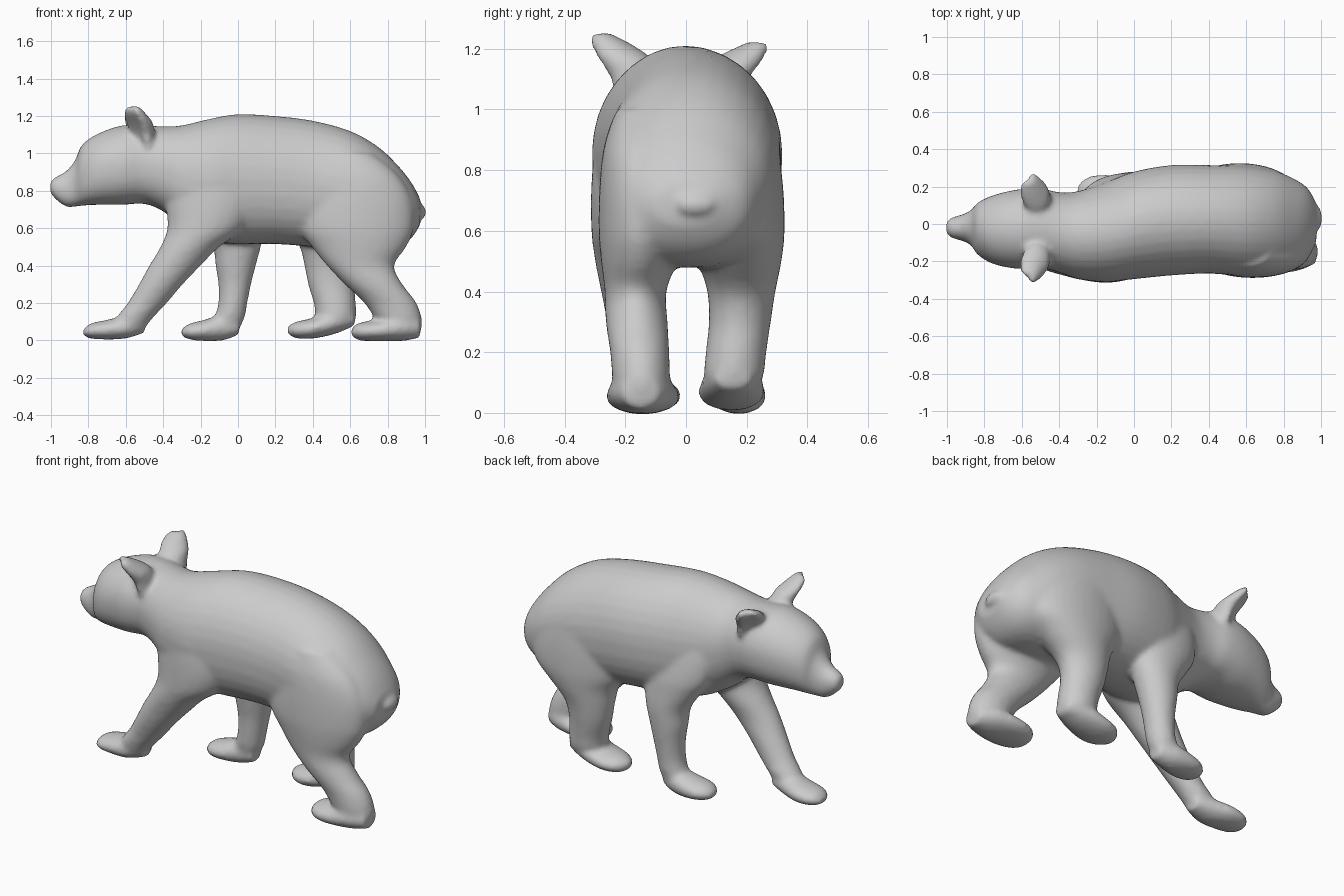
import bpy, bmesh, math

SEG = 32


def smooth_rings(rings, steps=4):
    """Catmull-Rom interpolation between the section rows."""
    out = []
    for i in range(len(rings) - 1):
        p0, p1 = rings[max(i - 1, 0)], rings[i]
        p2, p3 = rings[i + 1], rings[min(i + 2, len(rings) - 1)]
        for s in range(steps):
            t = s / steps
            out.append([0.5 * (2 * b + (c - a) * t + (2 * a - 5 * b + 4 * c - d) * t * t
                               + (3 * b - a - 3 * c + d) * t ** 3)
                        for a, b, c, d in zip(p0, p1, p2, p3)])
    out.append(list(rings[-1]))
    return out


def loft(name, axis, rings, low_power=1.0, hollow=None):
    """Oval sections along x: (x, y0, y1, z0, z1), or along z: (z, x0, x1, y0, y1).
    low_power < 1 squares the underside; hollow = (angle, depth) dents one side."""
    bm = bmesh.new()
    loops = []
    for t, a0, a1, b0, b1 in smooth_rings(rings):
        loop = []
        for k in range(SEG):
            ang = 2 * math.pi * k / SEG
            c, s = math.cos(ang), math.sin(ang)
            if s < 0:
                c = math.copysign(abs(c) ** low_power, c)
                s = -abs(s) ** low_power
            a = (a0 + a1) / 2 + (a1 - a0) / 2 * c
            b = (b0 + b1) / 2 + (b1 - b0) / 2 * s
            if hollow:
                push = hollow[1] * max(0, math.cos(ang - hollow[0])) ** 3
                a -= push * math.cos(hollow[0])
                b -= push * math.sin(hollow[0])
            loop.append(bm.verts.new((t, a, b) if axis == 'x' else (a, b, t)))
        loops.append(loop)
    for l0, l1 in zip(loops, loops[1:]):
        for k in range(SEG):
            n = (k + 1) % SEG
            bm.faces.new((l0[k], l0[n], l1[n], l1[k]))
    bm.faces.new(loops[0])
    bm.faces.new(loops[-1])
    bmesh.ops.recalc_face_normals(bm, faces=bm.faces[:])
    me = bpy.data.meshes.new(name)
    bm.to_mesh(me)
    bm.free()
    ob = bpy.data.objects.new(name, me)
    bpy.context.collection.objects.link(ob)
    return ob


parts = []

# snout, head, neck and torso
parts.append(loft("body", 'x', [
    (-1.005, -.05, .01, .79, .85), (-.975, -.075, .035, .755, .875),
    (-.92, -.09, .05, .715, .905), (-.87, -.115, .075, .715, .965),
    (-.835, -.165, .115, .72, 1.045), (-.75, -.215, .155, .725, 1.105),
    (-.62, -.24, .185, .725, 1.15), (-.5, -.235, .19, .73, 1.15),
    (-.4, -.26, .17, .69, 1.145), (-.3, -.295, .175, .61, 1.15),
    (-.15, -.31, .225, .53, 1.185), (0, -.295, .28, .515, 1.21),
    (.2, -.275, .315, .515, 1.2), (.4, -.265, .315, .5, 1.175),
    (.6, -.28, .31, .48, 1.12), (.75, -.265, .285, .48, 1.035),
    (.86, -.235, .24, .5, .93), (.93, -.18, .19, .55, .84),
    (.975, -.1, .11, .62, .755)], low_power=.85))

# front legs, with tall shoulders that sink into the torso
parts.append(loft("front_leg_near", 'z', [
    (1.05, -.34, -.02, -.24, -.1), (.9, -.38, .06, -.295, -.08),
    (.75, -.385, .1, -.312, -.05), (.6, -.378, .03, -.312, -.05),
    (.5, -.415, -.1, -.3, -.06), (.4, -.475, -.2, -.28, -.08),
    (.3, -.53, -.295, -.26, -.08), (.2, -.59, -.38, -.235, -.075),
    (.12, -.65, -.455, -.22, -.065), (.05, -.66, -.51, -.2, -.08)]))
parts.append(loft("front_leg_far", 'z', [
    (1.0, -.24, .04, .06, .18), (.85, -.28, .1, .05, .23),
    (.7, -.26, .14, .05, .265), (.6, -.2, .14, .05, .275),
    (.5, -.135, .122, .06, .28), (.4, -.12, .095, .075, .275),
    (.3, -.105, .07, .09, .265), (.2, -.105, .05, .095, .255),
    (.12, -.125, .035, .1, .25), (.05, -.13, 0, .12, .23)]))

# hind legs, with tall haunches
parts.append(loft("hind_leg_near", 'z', [
    (1.0, .44, .72, -.23, -.08), (.88, .38, .86, -.27, -.04),
    (.75, .33, .93, -.285, -.02), (.6, .33, .94, -.288, -.01),
    (.5, .395, .9, -.28, -.03), (.4, .475, .835, -.268, -.065),
    (.3, .57, .88, -.265, -.06), (.2, .675, .955, -.25, -.055),
    (.1, .74, .985, -.24, -.055), (.03, .77, .97, -.21, -.08)]))
parts.append(loft("hind_leg_far", 'z', [
    (1.0, .34, .64, .08, .25), (.88, .28, .78, .04, .3),
    (.75, .25, .86, .02, .32), (.6, .27, .86, .02, .325),
    (.5, .33, .76, .04, .315), (.4, .355, .655, .07, .295),
    (.3, .375, .625, .075, .28), (.2, .405, .63, .065, .265),
    (.12, .42, .63, .06, .255), (.07, .46, .61, .09, .22)]))

# paws
parts.append(loft("front_paw_near", 'x', [
    (-.83, -.145, -.075, .03, .055), (-.79, -.19, -.03, .01, .09),
    (-.7, -.21, -.015, .005, .11), (-.6, -.215, -.045, .01, .13),
    (-.5, -.18, -.08, .04, .12)]))
parts.append(loft("front_paw_far", 'x', [
    (-.305, .14, .2, .025, .06), (-.26, .09, .245, .005, .09),
    (-.18, .08, .265, -.003, .11), (-.08, .1, .255, 0, .14),
    (.005, .12, .22, .03, .12)]))
parts.append(loft("hind_paw_near", 'x', [
    (.605, -.18, -.1, .025, .065), (.65, -.235, -.045, 0, .095),
    (.75, -.265, -.02, -.004, .11), (.88, -.25, -.04, -.003, .14),
    (.975, -.21, -.09, .015, .12)]))
parts.append(loft("hind_paw_far", 'x', [
    (.265, .12, .18, .035, .075), (.31, .07, .235, .012, .1),
    (.4, .04, .26, .01, .12), (.52, .055, .25, .035, .16),
    (.625, .1, .21, .08, .14)]))

# ears hollowed towards the front and outside, the far one slightly smaller
for name, side, y_shift, top in (("ear_near", -1, 0, 1.255), ("ear_far", 1, -.045, 1.225)):
    rows = []
    for f, x0, x1, y0, y1 in ((0, -.56, -.44, .1, .24), (.35, -.585, -.445, .09, .26),
                              (.6, -.605, -.455, .11, .295), (.8, -.62, -.49, .17, .32),
                              (.93, -.615, -.515, .225, .325), (1, -.59, -.54, .255, .31)):
        ya, yb = sorted((side * (y0 + y_shift), side * (y1 + y_shift)))
        rows.append((1.03 + (top - 1.03) * f, x0, x1, ya, yb))
    parts.append(loft(name, 'z', rows, hollow=(side * math.radians(135), .04)))

# stub tail
parts.append(loft("tail", 'x', [
    (.9, -.05, .11, .66, .79), (.96, -.045, .11, .66, .75),
    (.99, -.03, .09, .655, .72), (1.007, 0, .06, .67, .70)]))

# fuse everything into one smooth skin
for ob in parts:
    ob.select_set(True)
bpy.context.view_layer.objects.active = parts[0]
bpy.ops.object.join()
bear = parts[0]
remesh = bear.modifiers.new("fuse", 'REMESH')
remesh.mode = 'VOXEL'
remesh.voxel_size = 0.014
remesh.use_smooth_shade = True
relax = bear.modifiers.new("relax", 'SMOOTH')
relax.factor = 0.5
relax.iterations = 9
